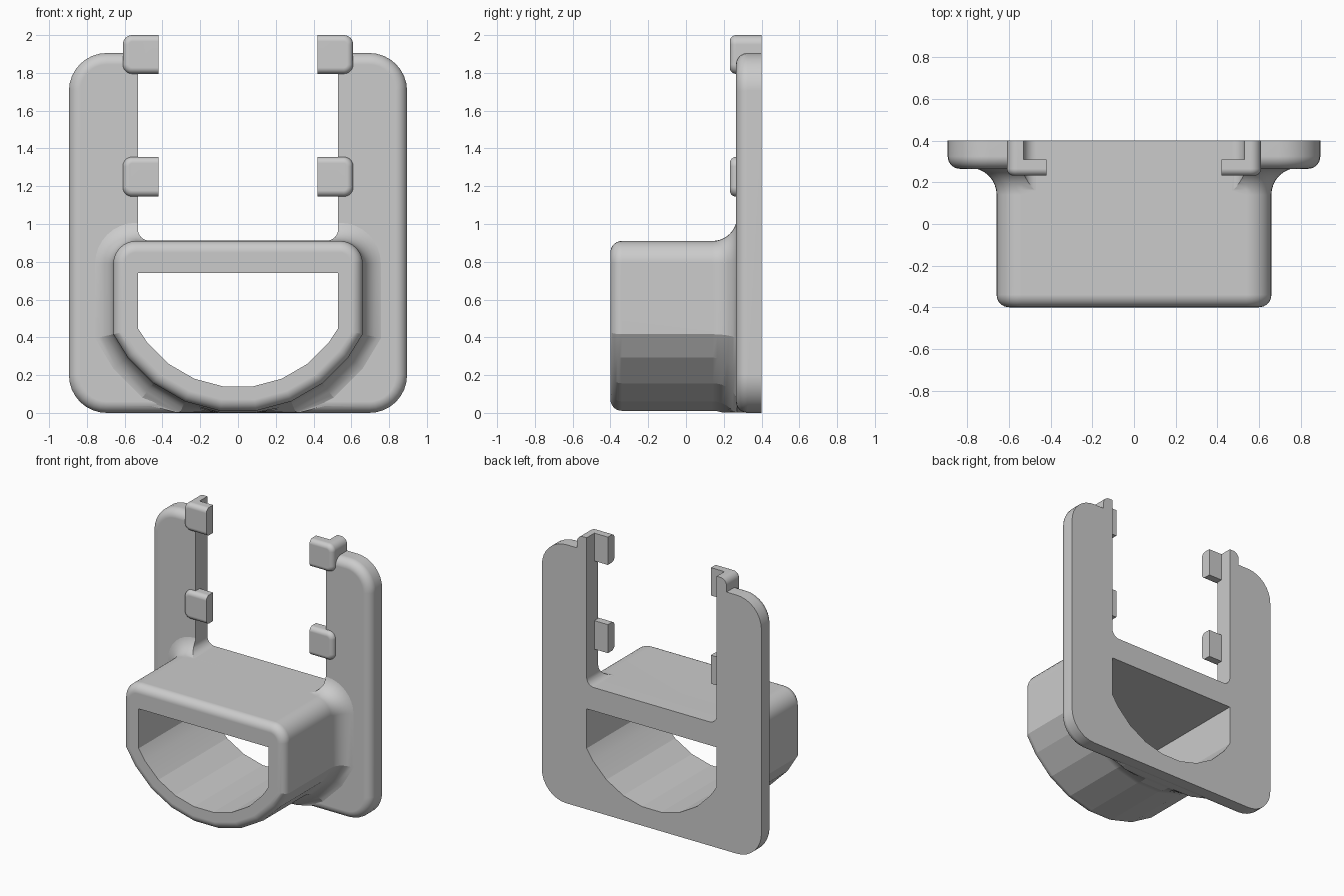
import bpy, bmesh
from math import sin, cos, radians, degrees, asin

if "Cube" in bpy.data.objects:
    bpy.data.objects.remove(bpy.data.objects["Cube"])

SEG = 8  # segments per rounded quarter


def arc(cx, cz, r, a0, a1, n=SEG):
    return [(cx + r * cos(radians(a0 + (a1 - a0) * i / n)),
             cz + r * sin(radians(a0 + (a1 - a0) * i / n))) for i in range(n + 1)]


def loft(name, rings):
    """Skin a list of (y, xz outline) rings and cap both ends."""
    bm = bmesh.new()
    loops = [[bm.verts.new((x, y, z)) for x, z in pts] for y, pts in rings]
    n = len(loops[0])
    for a, b in zip(loops, loops[1:]):
        for i in range(n):
            j = (i + 1) % n
            bm.faces.new((a[i], a[j], b[j], b[i]))
    bm.faces.new(loops[0])
    bm.faces.new(loops[-1][::-1])
    bmesh.ops.recalc_face_normals(bm, faces=bm.faces)
    me = bpy.data.meshes.new(name)
    bm.to_mesh(me)
    bm.free()
    ob = bpy.data.objects.new(name, me)
    bpy.context.collection.objects.link(ob)
    return ob


def boolean(ob, other, op):
    m = ob.modifiers.new("bool", 'BOOLEAN')
    m.operation, m.object, m.solver = op, other, 'EXACT'
    bpy.context.view_layer.objects.active = ob
    bpy.ops.object.modifier_apply(modifier=m.name)
    bpy.data.objects.remove(other, do_unlink=True)


def front_round(y, r):
    """(y, inset) steps of a rounded front edge starting at y."""
    return [(y + r - r * cos(radians(90 * i / SEG)),
             r - r * sin(radians(90 * i / SEG))) for i in range(SEG + 1)]


def plate_outline(d):
    w, t, r = 0.895 - d, 1.905 - d, 0.2 - d
    return (arc(w - r, t - r, r, 0, 90) + arc(r - w, t - r, r, 90, 180)
            + arc(r - w, d + r, r, 180, 270) + arc(w - r, d + r, r, 270, 360))


def d_outline(half, top, radius, corner):
    """Flat-topped D shape with a 24-sided round underside."""
    end = degrees(asin(half / radius))
    angles = [-end] + [-52.5 + 15 * i for i in range(8)] + [end]
    pts = [(radius * sin(radians(a)), max(0.003, 0.74 - radius * cos(radians(a))))
           for a in angles]
    if corner:
        k = top - corner
        return pts + arc(half - corner, k, corner, 0, 90) + arc(corner - half, k, corner, 90, 180)
    return pts + [(half, top), (-half, top)]


def sleeve_outline(d):
    return d_outline(0.66 + d, 0.91 + d, 0.735 + d, 0.12 + d)


# Back plate with rounded front edge
frame = loft("bracket_frame", [(y, plate_outline(d)) for y, d in front_round(0.265, 0.06)]
             + [(0.4, plate_outline(0))])

# Sleeve, flaring out in a fillet where it meets the plate
F = 0.13
rings = [(y, sleeve_outline(-d)) for y, d in front_round(-0.4, 0.06)]
for i in range(SEG + 1):
    a = radians(90 * i / SEG)
    rings.append((0.27 - F + F * sin(a), sleeve_outline(F - F * cos(a))))
rings.append((0.33, sleeve_outline(F)))
boolean(frame, loft("sleeve", rings), 'UNION')

# Opening between the arms
opening = (arc(-0.47, 0.972, 0.06, 180, 270) + arc(0.47, 0.972, 0.06, 270, 360)
           + [(0.53, 2.2), (-0.53, 2.2)])
boolean(frame, loft("opening_cutter", [(0.13, opening), (0.5, opening)]), 'DIFFERENCE')

# D-shaped hole through the sleeve and plate
hole = d_outline(0.53, 0.74, 0.605, 0)
boolean(frame, loft("hole_cutter", [(-0.5, hole), (0.5, hole)]), 'DIFFERENCE')


def clip_outline(side, z0, z1, d):
    r = 0.05 - d
    x = 0.61 - d
    pts = ([(0.42, z0 + d)] + arc(x - r, z0 + d + r, r, 270, 360)
           + arc(x - r, z1 - d - r, r, 0, 90) + [(0.42, z1 - d)])
    return [(side * px, pz) for px, pz in pts]


# Four L-shaped retaining clips on the arms
for side in (-1, 1):
    for z0, z1 in ((1.145, 1.355), (1.795, 2.0)):
        clip = loft("clip", [(y, clip_outline(side, z0, z1, d))
                             for y, d in front_round(0.232, 0.033)]
                    + [(0.4, clip_outline(side, z0, z1, 0))])
        slot = [(side * x, z) for x, z in ((0.3, 1), (0.53, 1), (0.53, 2.2), (0.3, 2.2))]
        boolean(clip, loft("slot_cutter", [(0.31, slot), (0.5, slot)]), 'DIFFERENCE')
        boolean(frame, clip, 'UNION')

# Smooth the fillets, keep facets and edges crisp
bpy.ops.object.select_all(action='DESELECT')
frame.select_set(True)
bpy.context.view_layer.objects.active = frame
bpy.ops.object.shade_smooth_by_angle(angle=radians(13))
wn = frame.modifiers.new("weighted_normals", 'WEIGHTED_NORMAL')
wn.keep_sharp = True
